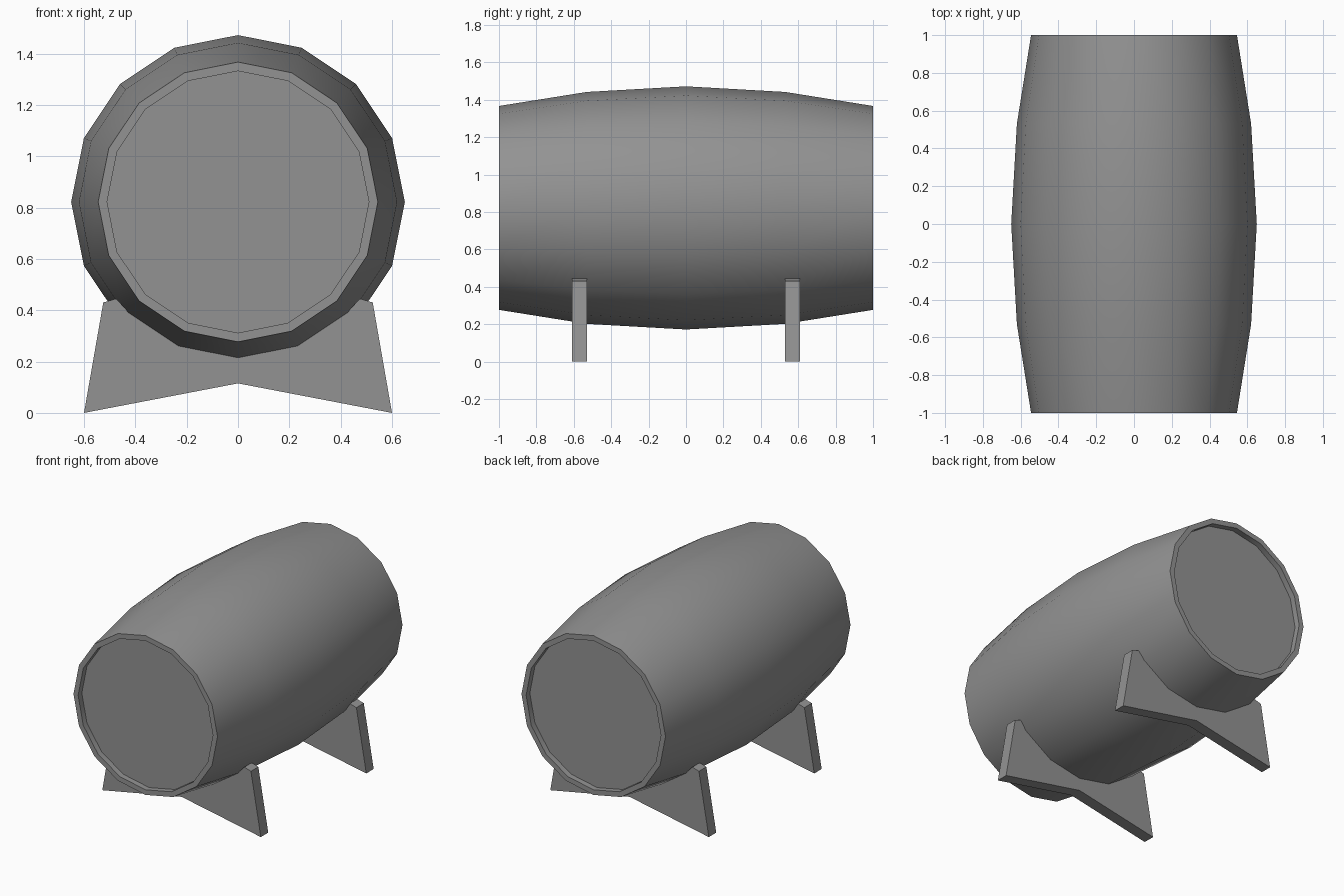
import bpy, bmesh, math
from mathutils import Vector

cube = bpy.data.objects.get("Cube")
if cube:
    bpy.data.objects.remove(cube, do_unlink=True)

SIDES = 16
AXIS_Z = 0.822

grey = bpy.data.materials.new("weathered_grey")
grey.use_nodes = True
colour = (0.29, 0.29, 0.29, 1)
grey.diffuse_color = colour
grey.node_tree.nodes["Principled BSDF"].inputs["Base Color"].default_value = colour


def finish(bm, name):
    bmesh.ops.recalc_face_normals(bm, faces=bm.faces)
    mesh = bpy.data.meshes.new(name)
    bm.to_mesh(mesh)
    bm.free()
    mesh.materials.append(grey)
    obj = bpy.data.objects.new(name, mesh)
    bpy.context.collection.objects.link(obj)
    return obj


def on_ring(radius, step):
    """Point on a barrel ring, counted from the lowest corner."""
    a = math.tau * step / SIDES
    return radius * math.sin(a), AXIS_Z - radius * math.cos(a)


# Barrel: bulging staves, thin rims and recessed lids turned about the y axis
half = [(0.65, 0), (0.62, 0.53), (0.545, 1), (0.51, 1), (0.51, 0.96)]
profile = [(r, -y) for r, y in reversed(half[1:])] + half
bm = bmesh.new()
rings = []
for r, y in profile:
    ring = []
    for i in range(SIDES):
        x, z = on_ring(r, i)
        ring.append(bm.verts.new((x, y, z)))
    rings.append(ring)
for a, b in zip(rings, rings[1:]):
    for i in range(SIDES):
        j = (i + 1) % SIDES
        bm.faces.new((a[i], a[j], b[j], b[i]))
bm.faces.new(rings[0])
bm.faces.new(rings[-1])
barrel = finish(bm, "barrel")
bpy.ops.object.select_all(action='DESELECT')
barrel.select_set(True)
bpy.context.view_layer.objects.active = barrel
bpy.ops.object.shade_smooth_by_angle(angle=math.radians(35))

# Cradles: notched plates whose upper edge follows the barrel
right_half = [(0.6, 0), (0.525, 0.43), (0.475, 0.445)]
right_half += [on_ring(0.605, 2), on_ring(0.605, 1)]
outline = [(0, 0.115)] + right_half + [on_ring(0.605, 0)]
outline += [(-x, z) for x, z in reversed(right_half)]
for name, y in (("front_cradle", -0.61), ("back_cradle", 0.53)):
    bm = bmesh.new()
    face = bm.faces.new([bm.verts.new((x, y, z)) for x, z in outline])
    out = bmesh.ops.extrude_face_region(bm, geom=[face])
    moved = [v for v in out["geom"] if isinstance(v, bmesh.types.BMVert)]
    bmesh.ops.translate(bm, verts=moved, vec=Vector((0, 0.08, 0)))
    finish(bm, name)
